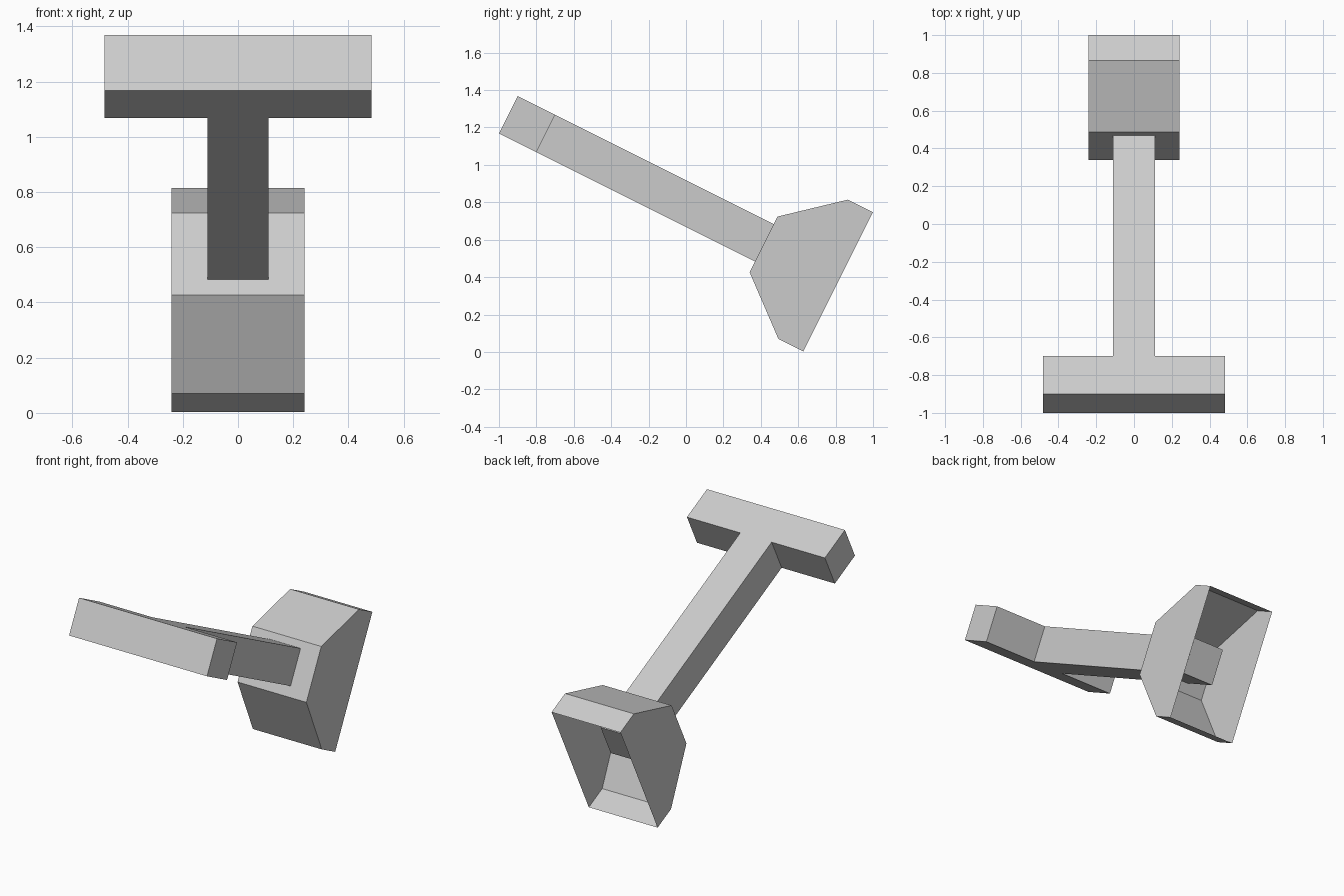
import bpy, bmesh
from mathutils import Vector

if "Cube" in bpy.data.objects:
    bpy.data.objects.remove(bpy.data.objects["Cube"])

# Tilted frame shared by all parts: u runs down the shaft, v across its thickness
ORIGIN = Vector((0, -1.0, 1.168))
U = Vector((0, 2, -1)).normalized()
V = Vector((0, 1, 2)).normalized()
X = Vector((1, 0, 0))

grey = bpy.data.materials.new("light grey")
grey.diffuse_color = (0.6, 0.6, 0.6, 1)
grey.use_nodes = True
grey.node_tree.nodes["Principled BSDF"].inputs["Base Color"].default_value = grey.diffuse_color


def place(x, u, v):
    return ORIGIN + X * x + U * u + V * v


def prism(name, outline, sweep, open_end=None):
    """Extrude a closed outline by a vector; optionally remove faces facing open_end."""
    bm = bmesh.new()
    base = bm.faces.new([bm.verts.new(p) for p in outline])
    ext = bmesh.ops.extrude_face_region(bm, geom=[base], use_keep_orig=True)
    moved = [g for g in ext["geom"] if isinstance(g, bmesh.types.BMVert)]
    bmesh.ops.translate(bm, verts=moved, vec=sweep)
    bmesh.ops.recalc_face_normals(bm, faces=bm.faces[:])
    bm.normal_update()
    if open_end is not None:
        gone = [f for f in bm.faces if f.normal.dot(open_end) > 0.99]
        bmesh.ops.delete(bm, geom=gone, context='FACES')
    mesh = bpy.data.meshes.new(name)
    bm.to_mesh(mesh)
    bm.free()
    mesh.materials.append(grey)
    obj = bpy.data.objects.new(name, mesh)
    bpy.context.collection.objects.link(obj)
    return obj


# T-shaped grip and shaft, the shaft end reaching inside the cup
half = [(0.483, 0), (0.483, 0.224), (0.11, 0.224), (0.11, 1.785)]
tee = half + [(-x, u) for x, u in reversed(half)]
prism("handle_and_shaft", [place(x, u, 0) for x, u in tee], V * 0.224)

# Flared cup with a straight rim, open at the far end
MID = 0.102
flare = [(1.53, 0.166), (1.827, 0.416), (1.977, 0.416)]
profile = [(u, MID + h) for u, h in flare] + [(u, MID - h) for u, h in reversed(flare)]
prism("cup", [place(-0.241, u, v) for u, v in profile], X * 0.482, open_end=U)
